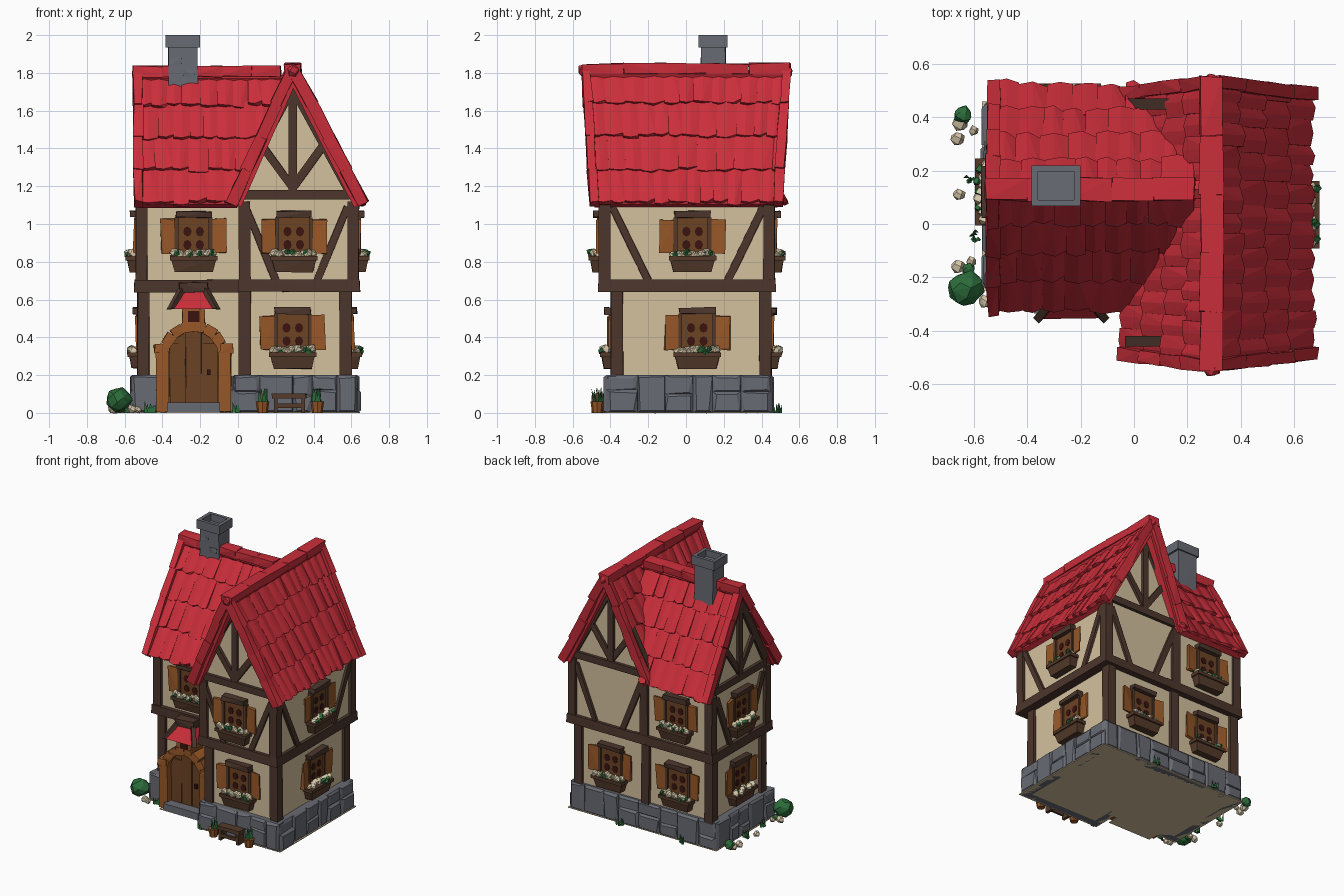
import bpy, bmesh, math, random
from mathutils import Vector as V, Matrix

if "Cube" in bpy.data.objects:
    bpy.data.objects.remove(bpy.data.objects["Cube"])
random.seed(4)
R = random.uniform
I = Matrix()
COL = {'roof red': (202, 46, 58), 'dark timber': (76, 54, 44), 'cream plaster': (212, 192, 158),
       'grey stone': (104, 107, 115), 'orange wood': (152, 88, 40), 'door brown': (108, 67, 36),
       'window dark': (58, 20, 16), 'leaf green': (44, 108, 58), 'pale petals': (212, 198, 168),
       'box brown': (84, 58, 42)}
RED, TIM, CRM, GRY, ORG, DOOR, DRK, GRN, PET, BOX = COL


def lin(c):
    c /= 255
    return c / 12.92 if c < .04045 else ((c + .055) / 1.055) ** 2.4


mats, parts = {}, {}
for k, c in COL.items():
    mats[k] = bpy.data.materials.new(k)
    mats[k].diffuse_color = (*map(lin, c), 1)


def hull(part, mat, pts, M=I, jit=0):
    if part not in parts:
        parts[part] = (bmesh.new(), mat)
    bm = parts[part][0]
    vs = [bm.verts.new(M @ (V(p) + V((R(-jit, jit), R(-jit, jit), R(-jit, jit))))) for p in pts]
    bmesh.ops.convex_hull(bm, input=vs)
    for v in vs:
        if v.is_valid and not v.link_faces:
            bm.verts.remove(v)


def box(part, mat, x0, x1, y0, y1, z0, z1, M=I, jit=0):
    hull(part, mat, [(x, y, z) for x in (x0, x1) for y in (y0, y1) for z in (z0, z1)], M, jit)


def beam(part, mat, p, q, w, d, n=(0, -1, 0), M=I, jit=0):
    p, q, n = V(p), V(q), V(n).normalized()
    s = (q - p).cross(n).normalized()
    hull(part, mat, [e + s * a * w / 2 + n * b * d / 2 for e in (p, q) for a in (-1, 1) for b in (-1, 1)], M, jit)


def blob(part, mat, c, r, M=I, n=14):
    pts = []
    for i in range(n):
        z = 1 - 2 * (i + .5) / n
        k, a = math.sqrt(1 - z * z), i * 2.4
        pts.append(V(c) + V((k * math.cos(a), k * math.sin(a), z)) * r * R(.85, 1.1))
    hull(part, mat, pts, M)


def grass(x, y, z, h, n=6):
    for i in range(n):
        a, b = R(0, 6.3), R(.005, .025)
        bx, by = x + b * math.cos(a), y + b * math.sin(a)
        hull('grass_blades', GRN, [(bx - .012, by, z), (bx + .012, by, z), (bx, by + .012, z),
                                   (bx + .5 * b * math.cos(a), by + .5 * b * math.sin(a), z + h * R(.7, 1))])


def at(x, y, deg):
    return Matrix.Translation((x, y, 0)) @ Matrix.Rotation(math.radians(deg), 4, 'Z')


# Stone base: cores, bottom plates and individual stones
for x0, x1, y0, y1 in ((0, .61, -.4, .43), (-.54, 0, -.22, .43)):
    box('base_core', GRY, x0, x1, y0, y1, .006, .195)
    box('base_bottom', CRM, x0 - .03, x1 + .035, y0 - .03, y1 + .03, 0, .006)
box('base_bottom', CRM, -.41, -.06, -.33, -.2, 0, .006)


def stones(p, q):
    p, q = V((*p, 0)), V((*q, 0))
    d = (q - p).normalized()
    n, L = V((d.y, -d.x, 0)), (q - p).length
    s = -.02
    while s < L:
        e = s + R(.1, .19)
        if e > L - .06:
            e = L + .02
        m = R(.075, .125)
        for z0, z1, out in random.choice((((0, m, .04), (m - .004, .2, .03)), ((0, m, .04), (m - .004, .2, .03)),
                                          ((0, .2, .035),))):
            o, j = out * R(.8, 1.05), .014
            pts = [p + d * u + n * -.03 + V((0, 0, z)) for u in (s, e) for z in (z0, z1)]
            for k, i in ((.55, 0), (1, .016)):
                pts += [p + d * (u + R(-j, j) * (k == 1)) + n * o * k
                        + V((0, 0, z + (R(-.012, 0) if k == 1 and z > .05 else 0)))
                        for u in (s + i, e - i) for z in (z0 + i * .8, z1 - i * .5)]
            hull('base_stones', GRY, pts)
        s = e


P = [(-.43, -.22), (0, -.22), (0, -.4), (.61, -.4), (.61, .43), (-.54, .43), (-.54, -.22), (-.43, -.22)]
for i in range(1, 7):
    stones(P[i], P[i + 1])

# Plaster walls: lower storey boxes, upper storeys with gables
box('lower_walls', CRM, .02, .58, -.38, .43, .18, .66)
box('lower_walls', CRM, -.51, .1, -.16, .43, .18, .66)
hull('upper_walls', CRM, [(x, y, z) for y in (-.44, .45) for x, z in
                          ((.03, .68), (.62, .68), (.62, 1.13), (.29, 1.75), (.03, 1.2))])
hull('upper_walls', CRM, [(x, y, z) for x in (-.52, .1) for y, z in
                          ((-.2, .68), (.45, .68), (.45, 1.12), (.13, 1.73), (-.2, 1.2))])

# Corner posts and storey band
for x, y in ((-.5, -.15), (-.5, .42), (.035, -.365), (.57, -.365), (.57, .42), (.02, .42)):
    box('lower_posts', TIM, x - .032, x + .032, y - .032, y + .032, .19, .66, jit=.003)
for x, y in ((-.51, -.19), (-.51, .44), (.035, -.43), (.61, -.43), (.61, .44), (.02, .44)):
    box('upper_posts', TIM, x - .03, x + .03, y - .03, y + .03, .68, 1.12, jit=.003)
box('storey_band', TIM, .0, .645, -.465, .475, .64, .705, jit=.003)
box('storey_band', TIM, -.55, .1, -.23, .475, .64, .705, jit=.003)


def braces(M, a, b):
    for s in (-1, 1):
        beam('wall_braces', TIM, (s * a, 0, 1.09), (s * b, 0, .7), .04, .036, M=M, jit=.003)


def gable(M):
    beam('gable_timbers', TIM, (0, 0, 1.16), (0, 0, 1.72), .045, .04, M=M)
    beam('gable_timbers', TIM, (-.3, 0, 1.155), (.3, 0, 1.155), .05, .045, M=M)
    for s in (-1, 1):
        beam('gable_timbers', TIM, (0, 0, 1.19), (s * .165, 0, 1.42), .042, .036, M=M, jit=.003)
        beam('gable_timbers', TIM, (0, 0, 1.73), (s * .3, 0, 1.18), .055, .04, M=M)


FR, BK, LF = at(.31, -.44, 0), at(.31, .45, 180), at(-.52, .13, -90)
for M in (at(.29, -.44, 0), at(.29, .45, 180), LF):
    gable(M)
for M in (FR, BK, LF):
    braces(M, .27, .11)
braces(at(.62, .01, 90), .4, .21)


# Windows with shutters, lintel and flower box
def window(x, y, deg, z):
    M = at(x, y, deg) @ Matrix.Translation((0, 0, z))
    box('window_panels', DOOR, -.095, .095, -.018, .01, .07, .29, M)
    box('window_lintels', TIM, -.095, .095, -.05, .01, .288, .322, M, .005)
    for s in (-1, 1):
        for h in (.145, .215):
            hull('window_panes', DRK, [(s * .033 + .022 * math.cos(k * .785), yy, h + .026 * math.sin(k * .785))
                                       for k in range(8) for yy in (-.022, -.01)], M)
        hull('shutters', ORG, [(s * u, v - t, h) for u, v in ((.09, -.006), (.172, -.018)) for t in (0, .016)
                               for h in (.1, .28)], M, .006)
        box('window_jambs', BOX, s * .09 - .01, s * .09 + .01, -.03, 0, .07, .29, M)
    hull('flower_boxes', BOX, [(u * a, v, h) for u in (-1, 1) for a, v, h in
                               ((.1, 0, 0), (.1, -.055, 0), (.122, .0, .085), (.122, -.07, .085))], M, .003)
    box('flower_box_rims', BOX, -.126, .126, -.076, 0, .062, .085, M)
    for i in range(9):
        blob('flowers', PET, (-.1 + i * .025, R(-.058, -.025), R(.088, .102)), R(.024, .03), M, 10)
    for i in range(5):
        blob('flower_leaves', GRN, (R(-.1, .1), R(-.072, -.04), R(.085, .11)), .018, M, 8)


for x, y, a, z in ((.29, -.38, 0, .235), (.295, -.44, 0, .745), (-.235, -.2, 0, .745), (.58, .06, 90, .235),
                   (.62, .035, 90, .745), (.3, .43, 180, .235), (-.25, .43, 180, .235), (-.25, .45, 180, .745),
                   (-.51, .12, -90, .235), (-.52, .12, -90, .745)):
    window(x, y, a, z)


# Roof slopes: deck, four rows of uneven tiles, rake caps
def slope(R0, R1, E0, E1, l0=1, l1=1, rakes=(0, 1)):
    R0, R1, E0, E1 = map(V, (R0, R1, E0, E1))
    n = (R1 - R0).cross(E0 - R0).normalized()
    n = n if n.z > 0 else -n

    def pt(u, v, h=0):
        return R0.lerp(R1, u).lerp(E0.lerp(E1, u), v) + n * h
    hull('roof_deck', RED, [pt(u, v, h) for u, v in ((0, 0), (l0, 0), (0, 1), (l1, 1)) for h in (-.04, 0)])
    L = (R1 - R0).length
    for i in range(4):
        lim, u = l0 + (l1 - l0) * (i + .5) / 4, 0
        while u < lim - .01:
            b = u + R(.07, .11) / L
            b = lim if b > lim - .04 else b
            v0, v1, h = max(0, i / 4 - .03), (i + 1) / 4 + R(-.015, .01), R(.015, .032)
            pts = []
            for t in (0, -.022):
                pts += [pt(u, v0, t + .004), pt(b, v0, t + .004), pt(u, v1, t + h),
                        pt(b, v1 + R(-.02, .01), t + h + R(-.012, .006)),
                        pt((u + b) / 2, v1 + .012, t + h + .006), pt((u + b) / 2, v0, t + .012)]
            hull('roof_tiles', RED, pts)
            u = b
    for u in rakes:
        for i in range(4):
            beam('rake_caps', RED, pt(u, i / 4, .008), pt(u, (i + 1) / 4 + .008, .012), .048, .06, n, jit=.006)


W0, W1 = (.29, -.53, 1.81), (.29, .53, 1.81)
for ex in (-.02, .65):
    slope(W0, W1, (ex, -.485, 1.105), (ex, .485, 1.105))
L0, L1 = (-.53, .13, 1.79), (.3, .13, 1.79)
for ey in (-.305, .505):
    slope(L0, L1, (-.525, ey, 1.105), (.3, ey, 1.105), .95, .63, (0,))
for i in range(5):
    y, x = -.55 + i * .22, -.555 + i * .156
    for p, q in (((.29, y, 1.822), (.29, y + .222, 1.822)), ((x, .13, 1.807), (x + .16, .13, 1.807))):
        beam('ridge_caps', RED, p, q, .085, .055, (0, 0, 1), jit=.006)
for y in (-.54, .53):
    blob('ridge_ends', RED, (.29, y, 1.812), .04)

# Chimney with hollow cap
box('chimney_shaft', GRY, -.368, -.214, .08, .21, 1.55, 1.95, jit=.003)
for x0, x1, y0, y1 in ((-.385, -.2, .067, .09), (-.385, -.2, .197, .22), (-.385, -.36, .067, .22), (-.225, -.2, .067, .22)):
    box('chimney_cap', GRY, x0, x1, y0, y1, 1.935, 2)
for x, z in ((-.33, 1.86), (-.26, 1.8)):
    box('chimney_stones', GRY, x - .03, x + .03, .077, .1, z - .02, z + .02, jit=.003)

# Door: porch body, arch frame, planks, step
D = at(-.235, -.235, 0)
arc = [(math.cos(k * math.pi / 8), math.sin(k * math.pi / 8)) for k in range(9)]
hull('door_leaf', DOOR, [(.15 * c, y, .3 + .15 * s) for c, s in arc for y in (-.02, .09)]
     + [(x, y, .03) for x in (-.15, .15) for y in (-.02, .09)], D)
for i, x in enumerate((-.085, 0, .085)):
    box('door_planks', DOOR, x - .041, x + .041, -.028, 0, .05, (.37, .43)[i == 1], D, .002)
for i in range(8):
    (a, b), (c, d) = arc[i], arc[i + 1]
    beam('door_arch', ORG, (.16 * a, 0, .3 + .16 * b), (.16 * c, 0, .3 + .16 * d), .055, .13, M=D, jit=.003)
for s in (-1, 1):
    box('door_jambs', ORG, s * .165 - .033, s * .165 + .033, -.07, .08, .006, .32, D, .003)
    box('door_shoulders', ORG, s * .175 - .033, s * .175 + .033, -.078, .08, .32, .365, D, .005)
box('door_handle', DRK, .07, .09, -.045, -.02, .2, .23, D)
box('door_step', GRY, -.14, .14, -.1, .1, .006, .055, D)
box('door_step', GRY, -.17, .17, -.04, .1, .006, .045, D)

# Small canopy over the door
box('canopy_block', ORG, -.06, .06, -.06, .09, .45, .55, D, .003)
box('canopy_opening', DRK, -.03, .03, -.066, -.04, .48, .54, D)
hull('canopy_roof', RED, [(s * x, y, z) for s in (-1, 1) for x, y, z in
                          ((.115, -.12, .55), (.115, .07, .55), (.06, -.04, .65), (.06, .07, .65))], D, .003)
for s in (-1, 1):
    beam('canopy_edges', TIM, (s * .12, -.115, .55), (s * .06, -.04, .66), .03, .035, (s, -1, 0), D)
box('canopy_top', TIM, -.075, .075, -.06, .07, .64, .69, D, .006)

# Bench and pots in front, plants and pebbles along the left side
box('bench', BOX, .18, .36, -.5, -.43, .075, .1, jit=.003)
box('bench', BOX, .19, .35, -.5, -.485, .025, .05)
for x in (.19, .335):
    box('bench', BOX, x, x + .02, -.5, -.43, 0, .08)
for x in (.13, .42):
    hull('plant_pots', ORG, [(x + r * math.cos(k * .785), -.47 + r * math.sin(k * .785), z)
                             for k in range(8) for r, z in ((.027, 0), (.036, .06))])
    grass(x, -.47, .055, .085, 10)
for x, y, z, r in ((-.63, -.24, .07, .066), (-.64, .41, .05, .036), (-.62, -.17, .025, .025)):
    blob('bushes', GRN, (x, y, z), r, n=26)
for x, y, r in ((-.66, -.16, .028), (-.61, -.14, .02), (-.65, .38, .035), (-.66, .32, .028), (-.6, .35, .02),
                (-.655, .11, .024), (-.56, -.29, .025), (-.53, -.3, .02)):
    blob('pebbles', PET, (x, y, r * .85), r)
for x, y in ((-.61, .17), (-.6, -.05), (-.47, -.28), (-.3, .48), (.2, .48), (.0, -.43)):
    grass(x, y, 0, .06)

# Turn every part into an object
for name, (bm, mat) in parts.items():
    bmesh.ops.recalc_face_normals(bm, faces=bm.faces)
    me = bpy.data.meshes.new(name)
    bm.to_mesh(me)
    bm.free()
    me.materials.append(mats[mat])
    bpy.context.collection.objects.link(bpy.data.objects.new(name, me))

for m in bpy.data.materials:
    if m.users and not m.is_grease_pencil:
        m.use_nodes = True
        m.node_tree.nodes["Principled BSDF"].inputs["Base Color"].default_value = m.diffuse_color
